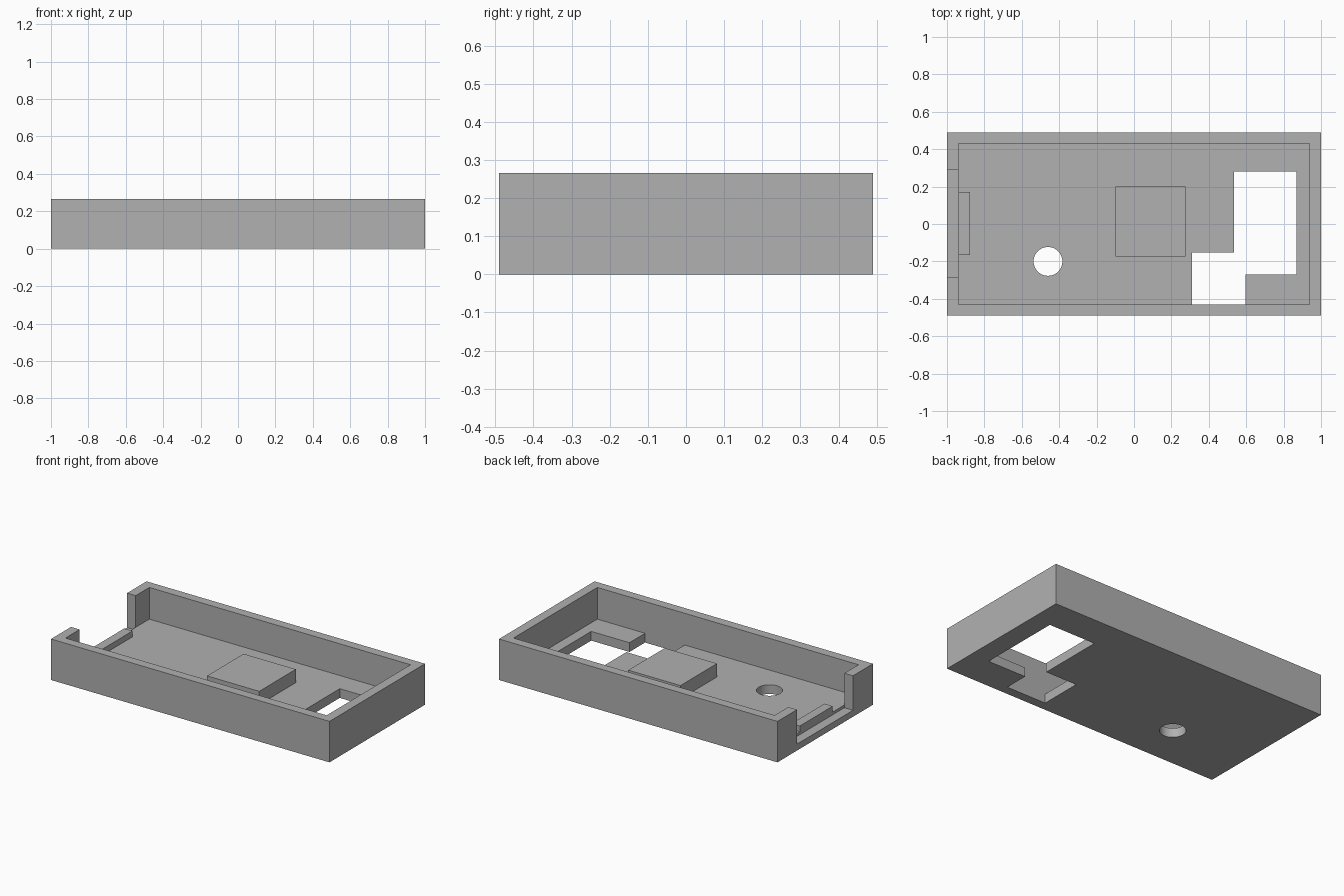
import bpy

cube = bpy.data.objects.get("Cube")
if cube:
    bpy.data.objects.remove(cube, do_unlink=True)

grey = bpy.data.materials.new("plain grey")
grey.use_nodes = True
colour = (0.44, 0.44, 0.44, 1)
grey.diffuse_color = colour
grey.node_tree.nodes["Principled BSDF"].inputs["Base Color"].default_value = colour

HEIGHT, FLOOR, SILL = 0.266, 0.06, 0.042
OUT_X, OUT_Y, IN_X, IN_Y = 1.0, 0.49, 0.938, 0.43


def box(name, x, y, z):
    """Box spanning the given (low, high) ranges."""
    centre = [(a + b) / 2 for a, b in (x, y, z)]
    bpy.ops.mesh.primitive_cube_add(size=1, location=centre)
    ob = bpy.context.object
    ob.name = name
    ob.scale = [b - a for a, b in (x, y, z)]
    bpy.ops.object.transform_apply(location=False, rotation=False, scale=True)
    ob.data.materials.append(grey)
    return ob


def cut(target, cutter):
    """Subtract the cutter from the target and discard it."""
    cutter.hide_render = True
    mod = target.modifiers.new("cut", 'BOOLEAN')
    mod.operation, mod.solver, mod.object = 'DIFFERENCE', 'EXACT', cutter
    bpy.context.view_layer.objects.active = target
    bpy.ops.object.modifier_apply(modifier=mod.name)
    bpy.data.objects.remove(cutter, do_unlink=True)


# Open tray with a hollow interior
tray = box("tray", (-OUT_X, OUT_X), (-OUT_Y, OUT_Y), (0, HEIGHT))
cut(tray, box("cavity_cutter", (-IN_X, IN_X), (-IN_Y, IN_Y), (FLOOR, 0.5)))

# Connector notch in the end wall, a little lower than the floor
cut(tray, box("notch_cutter", (-1.2, -IN_X), (-0.285, 0.29), (SILL, 0.5)))

# Two overlapping rectangular openings in the floor
through = (-0.1, 0.15)
cut(tray, box("large_opening_cutter", (0.535, 0.87), (-0.27, 0.28), through))
cut(tray, box("small_opening_cutter", (0.31, 0.595), (-IN_Y, -0.152), through))

# Round hole in the floor
bpy.ops.mesh.primitive_cylinder_add(vertices=48, radius=0.077, depth=0.4,
                                    location=(-0.46, -0.2, 0))
hole = bpy.context.object
hole.data.materials.append(grey)
cut(tray, hole)

# Raised parts on the floor
box("support_block", (-0.1, 0.275), (-0.175, 0.2), (FLOOR, 0.147))
box("connector_rest", (-IN_X, -0.878), (-0.165, 0.172), (FLOOR, 0.098))

# Smooth only the wall of the round hole
bpy.ops.object.select_all(action='DESELECT')
tray.select_set(True)
bpy.context.view_layer.objects.active = tray
bpy.ops.object.shade_smooth_by_angle()
